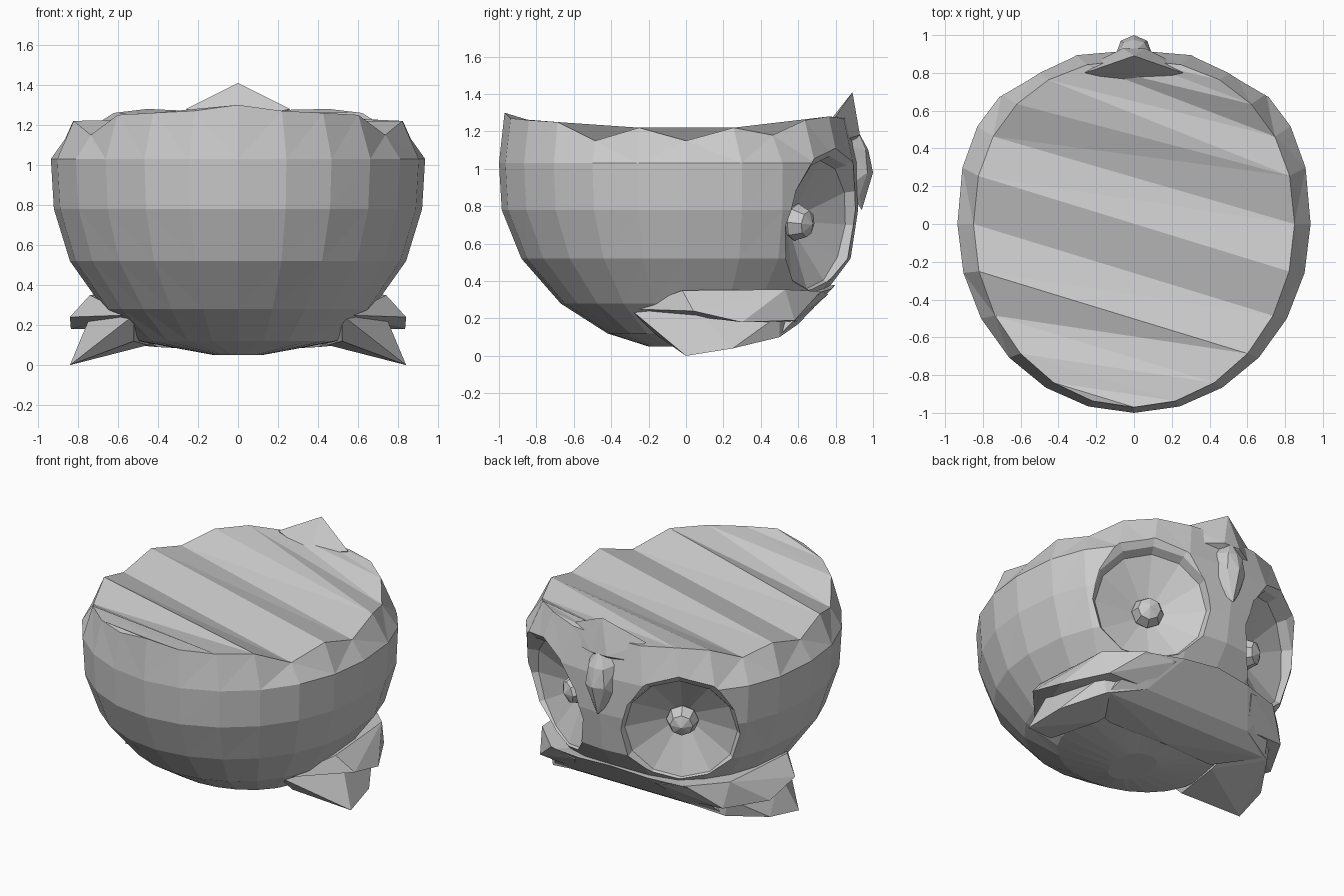
import bpy, bmesh
from math import sin, cos, pi
from mathutils import Vector, Matrix

if "Cube" in bpy.data.objects:
    bpy.data.objects.remove(bpy.data.objects["Cube"])


def finish(bm, name):
    bmesh.ops.recalc_face_normals(bm, faces=bm.faces[:])
    me = bpy.data.meshes.new(name)
    bm.to_mesh(me)
    bm.free()
    ob = bpy.data.objects.new(name, me)
    bpy.context.collection.objects.link(ob)
    return ob


def hull(name, pts):
    bm = bmesh.new()
    for p in pts:
        bm.verts.new(p)
    bmesh.ops.convex_hull(bm, input=bm.verts[:])
    loose = [v for v in bm.verts if not v.link_faces]
    bmesh.ops.delete(bm, geom=loose, context='VERTS')
    return finish(bm, name)


def both(pts):
    return list(pts) + [(-x, y, z) for x, y, z in pts if x > 0]


# Head bowl: stacked rings (z, half width, front y, back y)
N = 24
RINGS = [(.05, .12, -.20, .15), (.12, .50, -.42, .45), (.28, .67, -.67, .70),
         (.52, .84, -.88, .88), (.78, .92, -.985, .92), (1.03, .935, -1.0, .92),
         (1.22, .85, -.97, .87)]
RIM_FRONT = [1.15, 1.22, 1.15, 1.25, 1.26, 1.27, 1.30]
RIM_BACK = [1.15, 1.22, 1.18, 1.26, 1.28, 1.27, 1.27]

bm = bmesh.new()
rows = []
for i, (z, w, yf, yb) in enumerate(RINGS):
    row = []
    for k in range(N):
        c, s = cos(2 * pi * k / N), sin(2 * pi * k / N)
        e = 2 / (2.4 if i < 6 else 2.2) if s > 0 else 1
        x = w * abs(c) ** e * (1 if c > 0 else -1)
        y = (yb if s > 0 else yf) * abs(s) ** e
        h = z
        if i == len(RINGS) - 1:
            m = k % 12
            m = min(m, 12 - m)
            h = (RIM_BACK if k <= 12 else RIM_FRONT)[m]
        row.append(bm.verts.new((x, y, h)))
    rows.append(row)
for a, b in zip(rows, rows[1:]):
    for k in range(N):
        n = (k + 1) % N
        bm.faces.new((a[k], a[n], b[n], b[k]))
bm.faces.new(rows[0])

# Rippled top: slanted strips across the scalloped rim
rim = rows[-1]
L = [rim[(6 + j) % N] for j in range(13)]
R = [rim[(6 - j) % N] for j in range(13)]
bm.faces.new((L[0], R[1], R[2]))
for j in range(10):
    bm.faces.new((L[j], L[j + 1], R[j + 3], R[j + 2]))
bm.faces.new((L[10], L[11], L[12]))
bmesh.ops.triangulate(bm, faces=bm.faces[:])
head = finish(bm, "head")

# Eye dishes: stepped cutters, with a faceted pupil in each
DISH = [(.08, .69), (.345, .815), (.375, .87), (.425, .90), (.45, 1.15)]
SIDES = 12
for s, side in ((1, "right"), (-1, "left")):
    n = Vector((.49 * s, .86, -.12)).normalized()
    t = Vector((.87 * s, -.49, 0))
    frame = Matrix.Translation(t * .045 + Vector((0, 0, .80))) @ \
        n.to_track_quat('Z', 'Y').to_matrix().to_4x4()
    bm = bmesh.new()
    loops = [[bm.verts.new(frame @ Vector((r * cos(2 * pi * k / SIDES), r * sin(2 * pi * k / SIDES), d)))
              for k in range(SIDES)] for r, d in DISH]
    for a, b in zip(loops, loops[1:]):
        for k in range(SIDES):
            m = (k + 1) % SIDES
            bm.faces.new((a[k], a[m], b[m], b[k]))
    bm.faces.new(loops[0])
    bm.faces.new(loops[-1])
    cutter = finish(bm, side + "_eye_cutter")
    cutter.hide_render = True
    cutter.hide_viewport = True
    mod = head.modifiers.new(side + "_eye_dish", 'BOOLEAN')
    mod.operation = 'DIFFERENCE'
    mod.solver = 'EXACT'
    mod.object = cutter

    bm = bmesh.new()
    bmesh.ops.create_uvsphere(bm, u_segments=8, v_segments=4, radius=.10,
                              matrix=frame @ Matrix.Translation((0, 0, .71)))
    finish(bm, side + "_pupil")

    # Ear tufts: lower blade and upper blade meeting the brow
    lower = [(.84, 0, 0), (.80, .25, .04), (.64, .50, .10), (.40, .60, .17),
             (.52, -.30, .25), (.52, -.17, .12), (.45, .2, .10),
             (.74, .06, .24), (.66, .5, .22), (.45, .60, .30)]
    upper = [(.84, .04, .24), (.835, .30, .18), (.68, .58, .19), (.74, -.02, .35),
             (.55, -.28, .25), (.70, .53, .355), (.50, .72, .345), (.30, .76, .33),
             (.52, .1, .25), (.40, .60, .18)]
    hull(side + "_ear_lower", [(x * s, y, z) for x, y, z in lower])
    hull(side + "_ear_upper", [(x * s, y, z) for x, y, z in upper])

# Brow slab joining the ears across the forehead
hull("brow", both([(.62, .50, .11), (.40, .60, .17), (.50, .72, .34), (.25, .78, .36),
                   (0, .80, .38), (0, .60, .18), (0, .30, .07), (.40, .25, .09),
                   (.62, .2, .22), (0, .2, .3)]))

# Beak: flared plate rising above the rim, and the narrow ridge
hull("beak_flare", both([(0, .89, 1.41), (.26, .80, 1.28), (.20, .86, 1.16),
                         (.06, .93, 1.18), (0, .86, 1.12), (0, .74, 1.22)]))
hull("beak_ridge", both([(0, .91, 1.22), (.055, .96, 1.10), (0, .975, 1.10),
                         (.07, .97, .98), (0, 1.0, .98), (.05, .93, .86),
                         (0, .94, .78), (.11, .86, 1.12), (.11, .86, .9)]))
